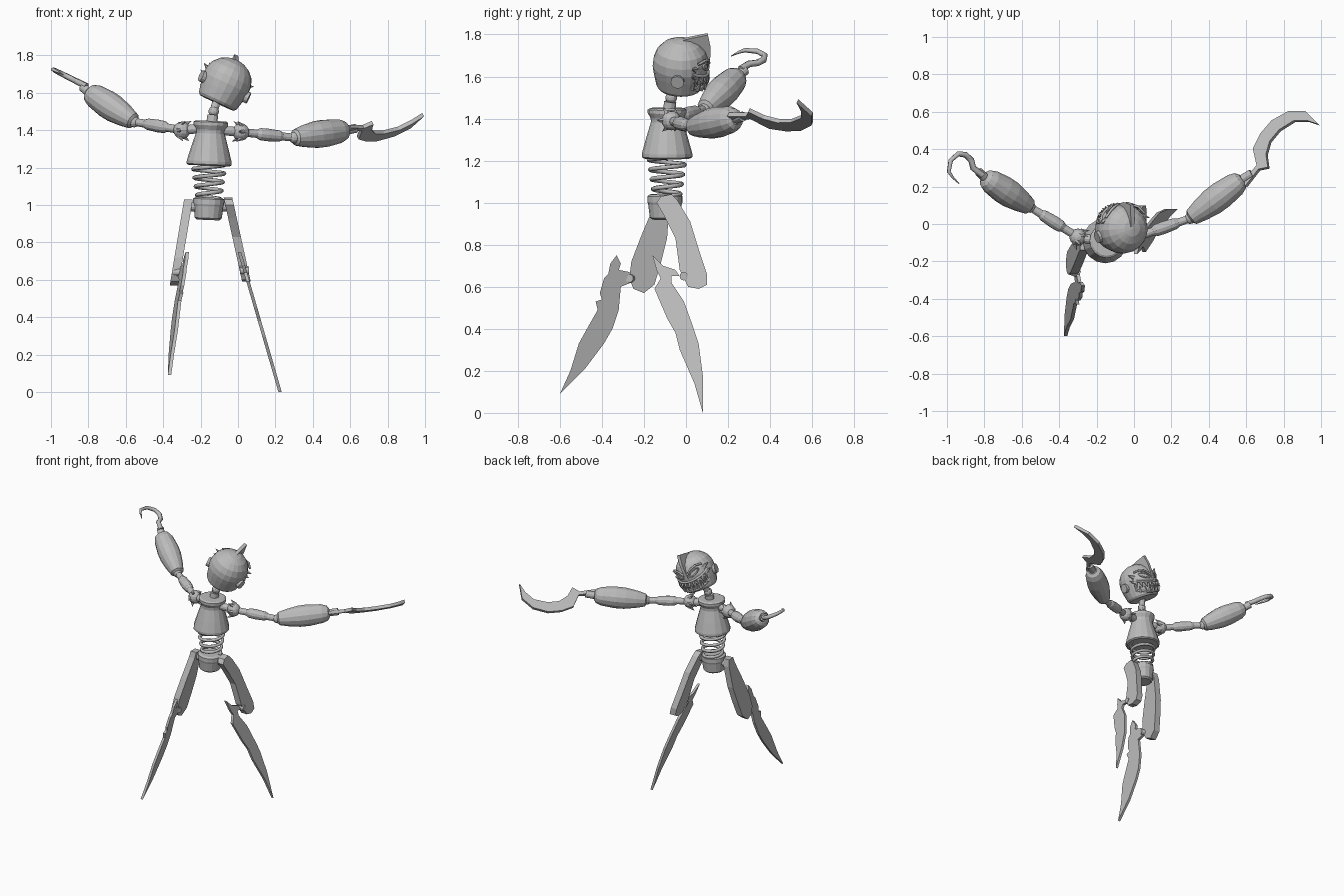
import bpy, bmesh, math
from mathutils import Vector as V

if "Cube" in bpy.data.objects:
    bpy.data.objects.remove(bpy.data.objects["Cube"])

GREY = (0.5, 0.5, 0.5, 1)
metal = bpy.data.materials.new("plain_grey")
metal.use_nodes = True
metal.diffuse_color = GREY
metal.node_tree.nodes["Principled BSDF"].inputs["Base Color"].default_value = GREY


def finish(name, bm):
    bmesh.ops.remove_doubles(bm, verts=bm.verts, dist=1e-5)
    bmesh.ops.recalc_face_normals(bm, faces=bm.faces)
    mesh = bpy.data.meshes.new(name)
    bm.to_mesh(mesh)
    bm.free()
    mesh.materials.append(metal)
    obj = bpy.data.objects.new(name, mesh)
    bpy.context.collection.objects.link(obj)
    return obj


def lathe(name, profile, a, b, sides=16):
    """Turn (radius, fraction) pairs around the line from a to b."""
    a, b = V(a), V(b)
    turn = (b - a).to_track_quat('Z', 'Y')
    bm = bmesh.new()
    rings = []
    for r, t in profile:
        ring = []
        for i in range(sides):
            w = math.tau * i / sides
            ring.append(bm.verts.new(a.lerp(b, t) + turn @ V((r * math.cos(w), r * math.sin(w), 0))))
        rings.append(ring)
    for low, high in zip(rings, rings[1:]):
        for i in range(sides):
            j = (i + 1) % sides
            bm.faces.new((low[i], low[j], high[j], high[i]))
    for ring in (rings[0], rings[-1]):
        bm.faces.new(ring)
    return finish(name, bm)


def rod(name, a, b, r, sides=12):
    return lathe(name, [(r, 0), (r, 1)], a, b, sides)


def spike(name, a, b, r):
    return lathe(name, [(r, 0), (r * 0.03, 1)], a, b, 5)


def ball(name, centre, r):
    bm = bmesh.new()
    bmesh.ops.create_uvsphere(bm, u_segments=12, v_segments=8, radius=r)
    bmesh.ops.translate(bm, verts=bm.verts, vec=V(centre))
    return finish(name, bm)


def plate(name, outline, place, half):
    """Flat outline placed in space and thickened both ways by half."""
    bm = bmesh.new()
    back = [bm.verts.new(place(*p) - half) for p in outline]
    front = [bm.verts.new(place(*p) + half) for p in outline]
    bm.faces.new(back)
    bm.faces.new(front)
    for i in range(len(outline)):
        j = (i + 1) % len(outline)
        bm.faces.new((back[i], back[j], front[j], front[i]))
    return finish(name, bm)


def tube(name, points, r, taper=None, cyclic=False):
    curve = bpy.data.curves.new(name, 'CURVE')
    curve.dimensions = '3D'
    curve.bevel_depth = r
    curve.bevel_resolution = 1
    curve.use_fill_caps = True
    line = curve.splines.new('POLY')
    line.points.add(len(points) - 1)
    line.use_cyclic_u = cyclic
    for i, p in enumerate(points):
        line.points[i].co = (*p, 1)
        line.points[i].radius = taper(i / (len(points) - 1)) if taper else 1
    curve.materials.append(metal)
    obj = bpy.data.objects.new(name, curve)
    bpy.context.collection.objects.link(obj)
    return obj


# Torso, neck, spring waist and pelvis
CX, CY = -0.155, -0.09
lathe("torso", [(0.11, 0), (0.12, 0.03), (0.12, 0.1), (0.1, 0.4), (0.077, 0.72), (0.078, 0.8),
                (0.092, 0.9), (0.092, 0.97), (0.08, 1)], (CX, CY, 1.21), (-0.145, CY, 1.45))
rod("neck_base", (-0.14, -0.08, 1.44), (-0.135, -0.075, 1.48), 0.03)
ball("neck_joint", (-0.13, -0.07, 1.5), 0.028)
rod("neck", (-0.13, -0.07, 1.5), (-0.11, -0.04, 1.57), 0.022)
coil = []
for i in range(81):
    t, w = i / 80, math.tau * 4 * i / 80
    r = 0.062 + 0.026 * t
    coil.append((CX + r * math.cos(w), CY + r * math.sin(w), 1.03 + 0.185 * t))
tube("spring_waist", coil, 0.011)
lathe("pelvis", [(0.06, 0), (0.072, 0.08), (0.08, 0.6), (0.084, 0.7), (0.084, 0.93), (0.07, 1)],
      (-0.16, -0.1, 0.92), (-0.155, -0.1, 1.04))
rod("hip_axle", (-0.28, -0.11, 0.99), (-0.03, -0.09, 0.99), 0.024)

# Head with its own tilted axes
c = V((-0.065, -0.026, 1.65))
up = V((0.42, 0.03, 0.9)).normalized()
face = V((-0.12, 1, 0))
face = (face - up * face.dot(up)).normalized()
side = face.cross(up)


def on_head(angle, h, r):
    w = math.radians(angle)
    return c + up * h + (face * math.cos(w) + side * math.sin(w)) * r


skull = [(0.1, -.115), (0.112, -.1), (0.126, -.04), (0.133, 0), (0.13, .04), (0.115, .08),
         (0.085, .112), (0.045, .132), (0.001, .14)]
lathe("skull", skull, c, c + up, 20)
for s in (-1, 1):
    rod("ear_disc", on_head(90 * s + 12 * s, -0.02, 0.11), on_head(90 * s + 12 * s, -0.02, 0.145), 0.032)
    almond = []
    for i in range(12):
        w = math.tau * i / 12
        x = math.cos(w)
        almond.append(on_head(s * (27 + 17 * x), 0.022 + 0.016 * math.sin(w) + 0.016 * x, 0.134))
    tube("eye_rim", almond, 0.005, cyclic=True)
    brow = [on_head(s * a, h, 0.135) for a, h in ((6, 0.02), (20, 0.05), (38, 0.065), (58, 0.06))]
    tube("brow", brow, 0.007)
    for h in (-0.01, 0.03):
        spike("mask_edge_spike", on_head(62 * s, h, 0.12), on_head(74 * s, h + 0.02, 0.155), 0.018)
for i in range(9):
    a = (i - 4) * 15
    grin = 0.03 * (a / 60) ** 2
    spike("upper_tooth", on_head(a, -0.035 + grin, 0.125), on_head(a, -0.078 + grin, 0.14), 0.014)
    spike("lower_tooth", on_head(a + 7, -0.1 + grin, 0.115), on_head(a + 7, -0.055 + grin, 0.142), 0.014)
for h, r in ((-0.03, 0.132), (-0.1, 0.118)):
    gum = [on_head(a, h + 0.03 * (a / 60) ** 2, r) for a in range(-70, 71, 14)]
    tube("gum", gum, 0.008)
crest = [(-.03, .13), (.04, .148), (.125, .165), (.14, .1), (.14, .05), (.135, -.01), (.12, 0), (.06, .08)]
plate("head_crest", crest, lambda f, h: c + face * f + up * h, side * 0.011)

# Legs: outlines in y and z, leaning in x
right_thigh = [(-.15, .99), (-.14, 1.03), (-.09, 1.03), (-.08, .98), (-.09, .83), (-.12, .71),
               (-.15, .61), (-.2, .57), (-.25, .59), (-.27, .64), (-.26, .72), (-.21, .85)]
left_thigh = [(-.14, 1), (-.12, 1.03), (-.07, 1.04), (-.04, 1.01), (.02, .91), (.06, .78), (.1, .66),
              (.1, .61), (.06, .59), (.01, .6), (-.03, .68), (-.05, .83), (-.1, .93)]
right_shin = [(-.33, .75), (-.31, .71), (-.32, .68), (-.27, .67), (-.26, .62), (-.31, .6), (-.32, .49),
              (-.35, .4), (-.39, .33), (-.48, .21), (-.6, .09), (-.55, .2), (-.51, .33), (-.46, .42),
              (-.42, .49), (-.43, .53), (-.4, .54), (-.41, .57), (-.39, .64), (-.37, .66), (-.36, .71)]
left_shin = [(-.16, .75), (-.11, .7), (-.05, .68), (-.03, .65), (-.07, .65), (-.07, .62), (-.01, .53),
             (.03, .42), (.06, .33), (.08, .18), (.08, 0), (.04, .14), (-.03, .3), (-.05, .38),
             (-.09, .45), (-.15, .59), (-.12, .64), (-.14, .68)]
for name, outline, x, lean, twist, half in (
        ("right_thigh", right_thigh, -.437, .167, 0, .023), ("left_thigh", left_thigh, .175, -.22, 0, .023),
        ("right_shin_blade", right_shin, -.49, .215, -.174, .009),
        ("left_shin_blade", left_shin, .225, -.29, 0, .009)):
    plate(name, outline, lambda y, z: V((x + lean * z + twist * y, y, z)), V((half, 0, 0)))
rod("right_knee", (-.345, -.25, .64), (-.29, -.27, .64), 0.02)
rod("left_knee", (.01, -.01, .65), (.06, -.01, .65), 0.02)

# Arms
upper = [(.022, 0), (.022, .3), (.032, .36), (.034, .5), (.03, .72), (.022, .78), (.02, 1)]
fore = [(.03, 0), (.045, .03), (.06, .2), (.073, .42), (.074, .6), (.064, .86), (.05, .96), (.03, 1)]
for label, hub, shoulder, elbow, wrist, hand in (
        ("left", (-.1, -.09, 1.4), (.015, -.07, 1.39), (.3, .03, 1.36), (.58, .24, 1.4), (.63, .27, 1.41)),
        ("right", (-.2, -.09, 1.41), (-.3, -.07, 1.4), (-.555, .09, 1.445), (-.8, .25, 1.605),
         (-.83, .28, 1.63))):
    rod(label + "_shoulder_axle", hub, shoulder, 0.025)
    ball(label + "_shoulder", shoulder, 0.046)
    lathe(label + "_upper_arm", upper, shoulder, elbow, 12)
    ball(label + "_elbow", elbow, 0.03)
    lathe(label + "_forearm", fore, elbow, wrist, 14)
    rod(label + "_wrist", wrist, hand, 0.024)
    out = (V(elbow) - V(shoulder)).normalized()
    turn = out.to_track_quat('Z', 'Y')
    for i in range(6):
        w = math.tau * i / 6
        ray = turn @ V((math.cos(w), math.sin(w), 0))
        base = V(shoulder) + ray * 0.036
        spike(label + "_shoulder_claw", base, base + ray * 0.027 - out * 0.035, 0.015)

# Sickle blade on the left hand
sickle = [(.58, .22), (.66, .31), (.64, .4), (.68, .48), (.74, .55), (.83, .6), (.92, .6), (.99, .53),
          (.93, .55), (.86, .55), (.78, .5), (.73, .44), (.71, .37), (.72, .3), (.67, .29), (.6, .2)]
plate("sickle_blade", sickle, lambda x, y: V((x, y, 1.2 + .5 * x - .4 * y)), V((-.005, .004, .009)))

# Hook on the right hand
bend = [(-.81, .26), (-.86, .3), (-.87, .34), (-.9, .37), (-.94, .375), (-.98, .34), (-.99, .28),
        (-.97, .25), (-.935, .215)]
tube("hook", [(x, y, 1.23 - .5 * x) for x, y in bend], 0.016, lambda t: 1.05 - 0.9 * t ** 3)
